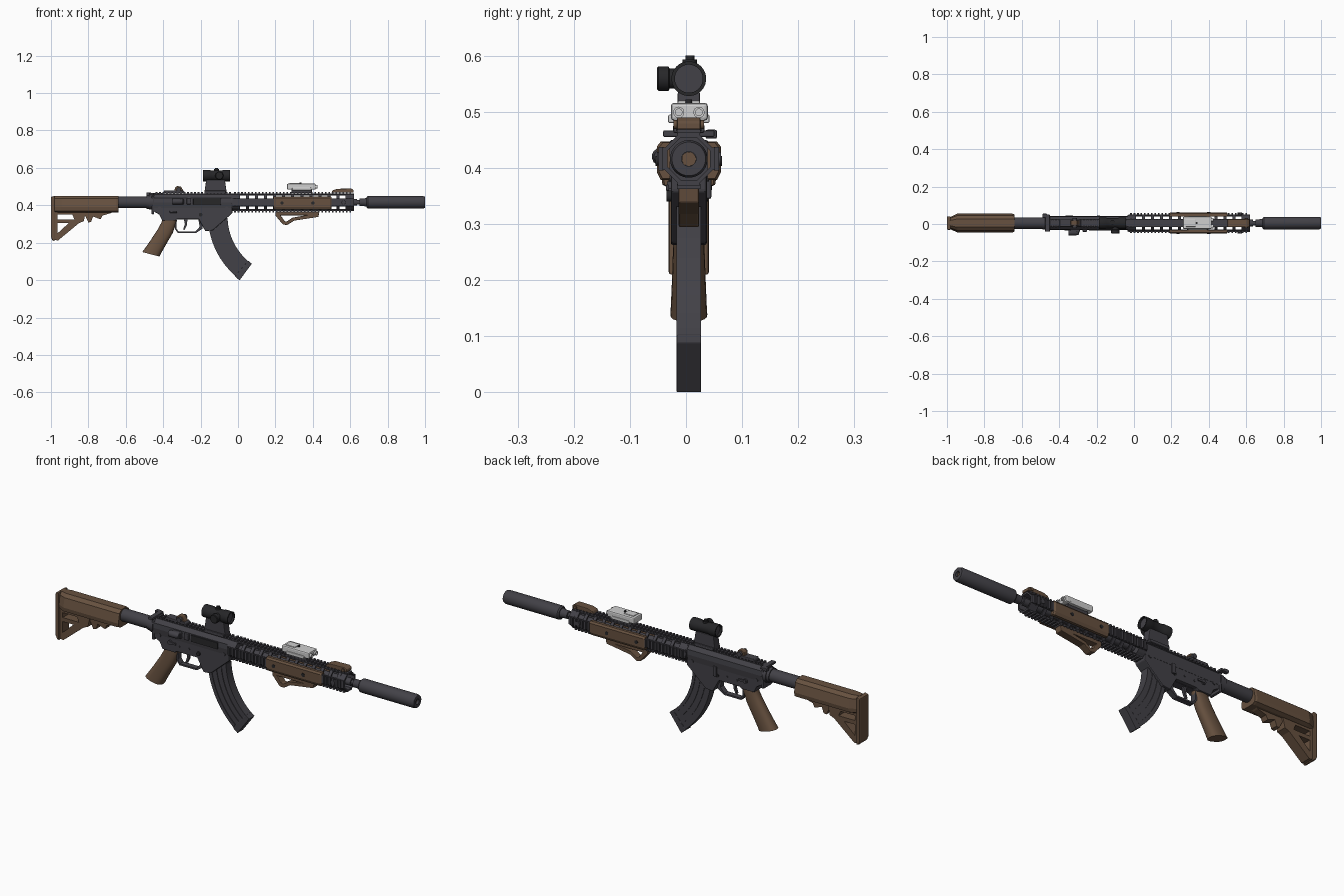
import bpy, bmesh, math
from mathutils import Matrix, Vector

if "Cube" in bpy.data.objects:
    bpy.data.objects.remove(bpy.data.objects["Cube"])

CY, ZC = 0.005, 0.416          # centre plane and bore height


def material(name, r, g, b):
    m = bpy.data.materials.new(name)
    m.diffuse_color = (r, g, b, 1)
    m.use_nodes = True
    m.node_tree.nodes["Principled BSDF"].inputs["Base Color"].default_value = m.diffuse_color
    return m


DARK = material("dark_grey", 0.055, 0.053, 0.063)
BROWN = material("brown", 0.135, 0.082, 0.05)
BLACK = material("black", 0.02, 0.02, 0.022)
LIGHT = material("light_grey", 0.62, 0.62, 0.62)


def add(name, me, mat, smooth=False):
    me.materials.clear()
    me.materials.append(mat)
    for p in me.polygons:
        p.use_smooth = smooth
        p.material_index = 0
    if smooth:
        me.set_sharp_from_angle(angle=math.radians(35))
    ob = bpy.data.objects.new(name, me)
    ob.location.y = CY
    bpy.context.collection.objects.link(ob)
    return ob


def bevel(ob, w, seg=2):
    m = ob.modifiers.new("bevel", 'BEVEL')
    m.width, m.segments, m.limit_method = w, seg, 'ANGLE'
    return ob


def finish(name, bm, mat, smooth=False):
    bmesh.ops.recalc_face_normals(bm, faces=bm.faces)
    me = bpy.data.meshes.new(name)
    bm.to_mesh(me)
    bm.free()
    return add(name, me, mat, smooth)


def loft(name, mat, rings, smooth=True):
    bm = bmesh.new()
    vs = [[bm.verts.new(p) for p in r] for r in rings]
    n = len(vs[0])
    for a, b in zip(vs, vs[1:]):
        for i in range(n):
            bm.faces.new((a[i], a[(i + 1) % n], b[(i + 1) % n], b[i]))
    bm.faces.new(vs[0])
    bm.faces.new(vs[-1])
    return finish(name, bm, mat, smooth)


def lathe(name, mat, prof, at=(0, 0, ZC), axis='X', n=28):
    """prof = (distance along axis, radius) pairs"""
    def pt(d, r, i):
        a = 2 * math.pi * (i + .5) / n
        c, s = r * math.cos(a), r * math.sin(a)
        v = {'X': (d, c, s), 'Y': (c, d, s), 'Z': (c, s, d)}[axis]
        return Vector(v) + Vector(at)
    return loft(name, mat, [[pt(d, r, i) for i in range(n)] for d, r in prof])


def pin(name, mat, x, z, y0, y1, r, n=14):
    return lathe(name, mat, [(y0, r), (y1, r)], (x, 0, z), 'Y', n)


def profile(name, mat, pts, hw, holes=(), b=0.0):
    """side outline (x, z), optional holes, extruded to +-hw in y"""
    cu = bpy.data.curves.new(name, 'CURVE')
    cu.dimensions, cu.fill_mode, cu.extrude = '2D', 'BOTH', hw
    for loop in (pts, *holes):
        s = cu.splines.new('POLY')
        s.points.add(len(loop) - 1)
        for p, (x, z) in zip(s.points, loop):
            p.co = (x, z, 0, 1)
        s.use_cyclic_u = True
    tmp = bpy.data.objects.new(name + "_tmp", cu)
    me = bpy.data.meshes.new_from_object(tmp)
    bpy.data.objects.remove(tmp)
    bm = bmesh.new()
    bm.from_mesh(me)
    bmesh.ops.transform(bm, matrix=Matrix.Rotation(math.pi / 2, 4, 'X'), verts=bm.verts)
    bmesh.ops.remove_doubles(bm, verts=bm.verts, dist=1e-5)
    bmesh.ops.dissolve_limit(bm, angle_limit=0.01, verts=bm.verts, edges=bm.edges)
    ob = finish(name, bm, mat)
    return bevel(ob, b) if b else ob


def boxes(name, mat, items, mats=(Matrix(),), b=0.0):
    """items = (x0, x1, y0, y1, z0, z1), repeated for every matrix"""
    bm = bmesh.new()
    for M in mats:
        for x0, x1, y0, y1, z0, z1 in items:
            T = Matrix.Translation(((x0 + x1) / 2, (y0 + y1) / 2, (z0 + z1) / 2))
            bmesh.ops.create_cube(bm, size=1, matrix=M @ T @ Matrix.Diagonal((x1 - x0, y1 - y0, z1 - z0, 1)))
    ob = finish(name, bm, mat)
    return bevel(ob, b) if b else ob


# ---- stock
sec = [(-.022, .45), (.022, .45), (.04, .436), (.05, .39), (.047, .37), (.03, .362),
       (-.03, .362), (-.047, .37), (-.05, .39), (-.04, .436)]
loft("stock_body", BROWN, [[(x, y * k, z) for y, z in sec]
     for x, k in ((-.985, .62), (-.945, 1), (-.65, 1), (-.64, .92))], False)
profile("stock_frame", BROWN, [(-.985, .38), (-.985, .215), (-.962, .212), (-.85, .305), (-.825, .315), (-.81, .38)], .026,
        [[(-.965, .25), (-.965, .305), (-.905, .305)],
         [(-.965, .325), (-.965, .35), (-.885, .35), (-.875, .325)]])
profile("stock_lever", BROWN, [(-.83, .37), (-.80, .308), (-.785, .312), (-.775, .34), (-.735, .325),
        (-.725, .345), (-.68, .358), (-.65, .375)], .018)
profile("butt_pad", BROWN, [(-1, .445), (-.98, .45), (-.98, .208), (-.992, .212), (-1, .23)], .036, b=.005)
lathe("buffer_tube", DARK, [(-.66, .031), (-.45, .031)])
lathe("castle_nut", DARK, [(-.49, .036), (-.475, .036), (-.475, .04), (-.455, .04)], n=16)
boxes("end_plate", DARK, [(-.462, -.448, -.034, .034, .352, .45)], b=.004)

# ---- receiver
up = [(-.018, .458), (.018, .458), (.035, .44), (.037, .415), (.033, .385), (-.033, .385), (-.037, .415), (-.035, .44)]
loft("upper_receiver", DARK, [[(x, y, z) for y, z in up] for x in (-.45, -.03)], False)
profile("lower_receiver", DARK, [(-.455, .4), (-.455, .37), (-.42, .35), (-.405, .318), (-.335, .318), (-.325, .326),
        (-.21, .326), (-.175, .262), (-.135, .266), (-.03, .358), (-.03, .4)], .032, b=.004)
profile("trigger_guard", DARK, [(-.338, .33), (-.338, .275), (-.322, .252), (-.225, .252), (-.19, .275), (-.19, .33)], .014,
        [[(-.33, .325), (-.33, .278), (-.318, .26), (-.228, .26), (-.205, .285), (-.212, .325)]])
profile("trigger", DARK, [(-.29, .33), (-.284, .3), (-.293, .272), (-.286, .268), (-.273, .295), (-.27, .33)], .006)
boxes("receiver_rail", DARK, [(-.44, -.03, -.013, .013, .455, .463)]
      + [(-.44 + i * .0187, -.43 + i * .0187, -.02, .02, .459, .47) for i in range(22)])
boxes("charging_handle", DARK, [(-.475, -.45, -.046, .046, .455, .467), (-.46, -.4, -.014, .014, .45, .465),
      (-.49, -.465, .03, .05, .452, .468)], b=.003)
boxes("dust_cover", BLACK, [(-.24, -.09, -.041, -.03, .402, .436)], b=.003)
boxes("brass_deflector", DARK, [(-.275, -.25, -.047, -.03, .405, .438)], b=.005)
lathe("forward_assist", DARK, [(-.02, .016), (.02, .016), (.035, .012)], (-.33, -.05, .42), n=14)
boxes("forward_assist_base", DARK, [(-.34, -.29, -.05, -.03, .405, .435)], b=.004)
for x, z, r in ((-.42, .385, .009), (-.06, .385, .009), (-.31, .355, .005), (-.255, .358, .005)):
    pin("receiver_pin", DARK, x, z, -.036, .036, r)
pin("selector_hub", DARK, -.36, .365, -.039, .039, .011)
boxes("selector_lever", DARK, [(-.365, -.325, s * .038 - .003, s * .038 + .003, .36, .37) for s in (-1, 1)], b=.001)
pin("magazine_release", BLACK, -.2, .35, -.04, .034, .01)
boxes("bolt_catch", DARK, [(-.2, -.18, .03, .04, .345, .395)], b=.003)

# ---- pistol grip
edges = [(-.405, .335, -.325, .322, .024), (-.408, .31, -.33, .305, .026), (-.43, .27, -.35, .25, .028),
         (-.468, .212, -.385, .19, .03), (-.5, .166, -.412, .142, .032), (-.512, .15, -.42, .126, .033)]


def squash(v):
    return math.copysign(abs(v) ** .8, v)


loft("pistol_grip", BROWN, [[((a + c) / 2 + (c - a) / 2 * squash(math.cos(t)), w * squash(math.sin(t)),
     (b + d) / 2 + (d - b) / 2 * squash(math.cos(t))) for t in (i * math.pi / 10 for i in range(20))]
     for a, b, c, d, w in edges])


# ---- curved magazine with ribs
def arc(r0, r1, a0, a1, n=14):
    def p(r, i):
        a = math.radians(a0 + (a1 - a0) * i / n)
        return (.262 + r * math.cos(a), .342 + r * math.sin(a))
    return [p(r0, i) for i in range(n + 1)] + [p(r1, i) for i in range(n, -1, -1)]


profile("magazine", DARK, arc(.32, .42, 178, 232), .0185, b=.003)
for r0, r1 in ((.318, .333), (.346, .362), (.375, .391), (.404, .422)):
    profile("magazine_rib", DARK, arc(r0, r1, 182, 229), .0215)
profile("magazine_floor", DARK, arc(.316, .426, 229, 233.5, 3), .022, b=.002)

# ---- handguard: four toothed rails joined by slotted diagonal walls
up_to = Matrix.Translation((0, 0, ZC))
turn = [up_to @ Matrix.Rotation(math.pi / 2 * k, 4, 'X') for k in range(4)]
diag = [up_to @ Matrix.Rotation(math.pi / 2 * (k + .5), 4, 'X') for k in range(4)]
boxes("handguard_rails", DARK, [(-.03, .62, -.02, .02, .038, .047)]
      + [(-.022 + i * .0187, -.012 + i * .0187, -.021, .021, .045, .054) for i in range(34)], turn)
boxes("handguard_walls", DARK, [(-.03, .62, -.019, -.0135, .037, .044), (-.03, .62, .0135, .019, .037, .044),
      (-.03, .01, -.019, .019, .037, .044), (.592, .62, -.019, .019, .037, .044)]
      + [(.042 + i * .0485, .058 + i * .0485, -.019, .019, .037, .044) for i in range(12)], diag)
lathe("barrel_nut", DARK, [(-.035, .045), (.01, .045)], n=16)
lathe("barrel", DARK, [(-.03, .018), (.635, .018), (.635, .012), (.65, .012), (.65, .02), (.668, .02), (.7, .025)])
lathe("suppressor", DARK, [(.688, .028), (.694, .0335), (.99, .0335), (1, .03), (1, .013), (.985, .013)], n=32)
lathe("bore", BROWN, [(.98, .0128), (.988, .0128)], n=16)
half = [(.036, .031), (.05, .031), (.057, .022), (.057, -.024), (.05, -.038), (.036, -.038)]
for s in (-1, 1):
    loft("rail_panel", BROWN, [[(x, s * y * k, ZC + z * k) for y, z in half]
         for x, k in ((.19, .93), (.197, 1), (.493, 1), (.5, .93))], False)
    for x in (.235, .4):
        pin("panel_screw", BLACK, x, ZC - .004, s * .05, s * .059, .009)
    pin("sling_socket", DARK, .565, ZC, s * .045, s * .057, .012)
profile("angled_foregrip", BROWN, [(.2, .366), (.2, .345), (.24, .298), (.262, .294), (.3, .318), (.43, .338), (.435, .366)],
        .018, [[(.228, .346), (.25, .314), (.262, .314), (.292, .334), (.36, .346)]], .003)

# ---- folded sights
profile("front_sight", BROWN, [(.5, .468), (.505, .48), (.53, .488), (.605, .49), (.618, .482), (.618, .468)], .021, b=.003)
pin("front_sight_hinge", BROWN, .6, .477, -.027, .027, .008)
profile("rear_sight_base", DARK, [(-.4, .466), (-.395, .48), (-.29, .478), (-.28, .466)], .02, b=.003)
profile("rear_sight", BROWN, [(-.34, .475), (-.337, .495), (-.325, .503), (-.305, .5), (-.29, .475)], .014, b=.003)
pin("rear_sight_knob", DARK, -.317, .485, -.026, .026, .012)

# ---- optic on its riser
profile("optic_riser", DARK, [(-.178, .462), (-.178, .48), (-.17, .535), (-.07, .535), (-.062, .48), (-.062, .462)], .02, b=.003)
boxes("riser_clamp", DARK, [(-.175, -.065, -.028, .028, .462, .478)], b=.004)
lathe("optic_tube", BLACK, [(-.17, .0005), (-.17, .025), (-.187, .025), (-.187, .031), (-.15, .031), (-.145, .028),
      (-.085, .028), (-.08, .031), (-.042, .031), (-.042, .025), (-.058, .025), (-.058, .0005)], (0, 0, .559))
for x in (-.175, -.053):
    lathe("optic_lens", DARK, [(x, .0252), (x + .001, .0252)], (0, 0, .559))
lathe("optic_dial", BLACK, [(-.057, .019), (-.054, .022), (-.036, .022), (-.034, .018), (-.015, .018)], (-.1, 0, .559), 'Y', 20)
lathe("optic_turret", BLACK, [(.58, .013), (.593, .013), (.593, .008), (.6, .008)], (-.115, .002, 0), 'Z', 14)

# ---- light aiming box
boxes("aiming_box", LIGHT, [(.262, .415, -.032, .034, .484, .516)], b=.006)
boxes("aiming_box_clamp", LIGHT, [(.29, .39, -.037, .037, .48, .495), (.275, .33, -.02, .02, .51, .52)], b=.003)
boxes("aiming_box_foot", DARK, [(.285, .395, -.023, .023, .465, .486)], b=.003)
for y in (-.018, .018):
    lathe("aiming_lens", LIGHT, [(.41, .01), (.424, .01), (.424, .006), (.416, .006)], (0, y, .499), n=14)
lathe("aiming_button", BLACK, [(.515, .006), (.522, .006)], (.335, 0, 0), 'Z', 12)
